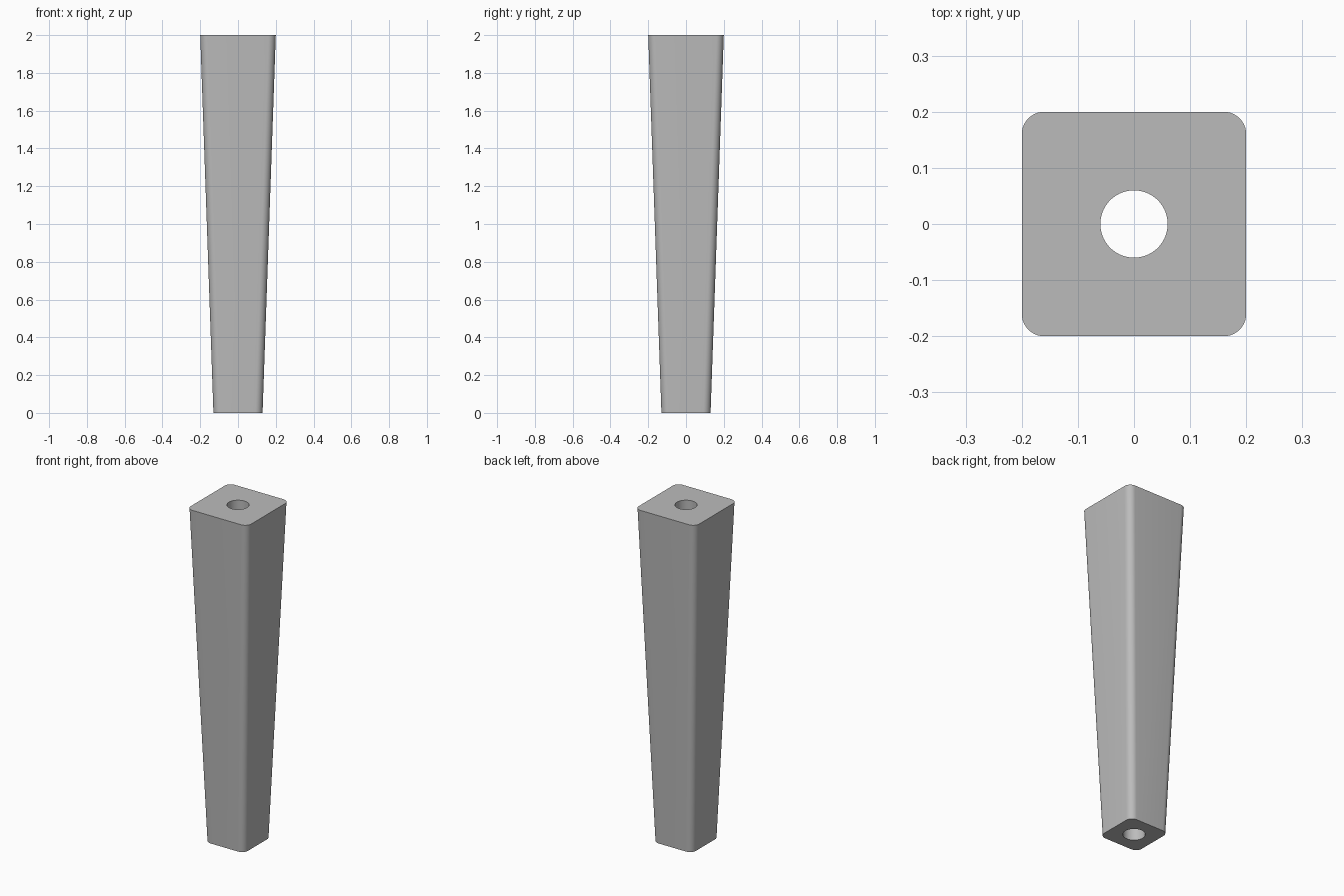
import bpy, bmesh
from math import cos, sin, pi, radians

cube = bpy.data.objects.get("Cube")
if cube:
    bpy.data.objects.remove(cube, do_unlink=True)

HEIGHT, TOP_HALF, FOOT_HALF = 2.0, 0.2, 0.13
CORNER_RADIUS, HOLE_RADIUS = 0.04, 0.06
STEPS = 12  # points per quarter turn


def rounded_square(half):
    inset = half - CORNER_RADIUS
    points = []
    for q in range(4):
        mid = q * pi / 2 + pi / 4
        sx = 1 if cos(mid) > 0 else -1
        sy = 1 if sin(mid) > 0 else -1
        for j in range(STEPS):
            a = pi / 2 * (q + j / (STEPS - 1))
            points.append((sx * inset + CORNER_RADIUS * cos(a),
                           sy * inset + CORNER_RADIUS * sin(a)))
    return points


def circle(radius):
    count = 4 * STEPS
    angles = [2 * pi * (i + 0.5) / count for i in range(count)]
    return [(radius * cos(a), radius * sin(a)) for a in angles]


# Closed chain of rings: outer foot, outer top, hole top, hole foot
bm = bmesh.new()
profile = [(rounded_square(FOOT_HALF), 0), (rounded_square(TOP_HALF), HEIGHT),
           (circle(HOLE_RADIUS), HEIGHT), (circle(HOLE_RADIUS), 0)]
rings = [[bm.verts.new((x, y, z)) for x, y in pts] for pts, z in profile]
for r, lower in enumerate(rings):
    upper = rings[(r + 1) % len(rings)]
    for i in range(len(lower)):
        k = (i + 1) % len(lower)
        bm.faces.new((lower[i], lower[k], upper[k], upper[i]))
bmesh.ops.recalc_face_normals(bm, faces=bm.faces)

mesh = bpy.data.meshes.new("tapered_leg")
bm.to_mesh(mesh)
bm.free()
leg = bpy.data.objects.new("tapered_leg", mesh)
bpy.context.collection.objects.link(leg)

# Plain grey finish
grey = bpy.data.materials.new("plain_grey")
grey.use_nodes = True
colour = (0.5, 0.5, 0.5, 1)
grey.diffuse_color = colour
grey.node_tree.nodes["Principled BSDF"].inputs["Base Color"].default_value = colour
mesh.materials.append(grey)

# Smooth the rounded corners and bore, keep the rims sharp
bpy.ops.object.select_all(action="DESELECT")
leg.select_set(True)
bpy.context.view_layer.objects.active = leg
bpy.ops.object.shade_smooth_by_angle(angle=radians(30))
